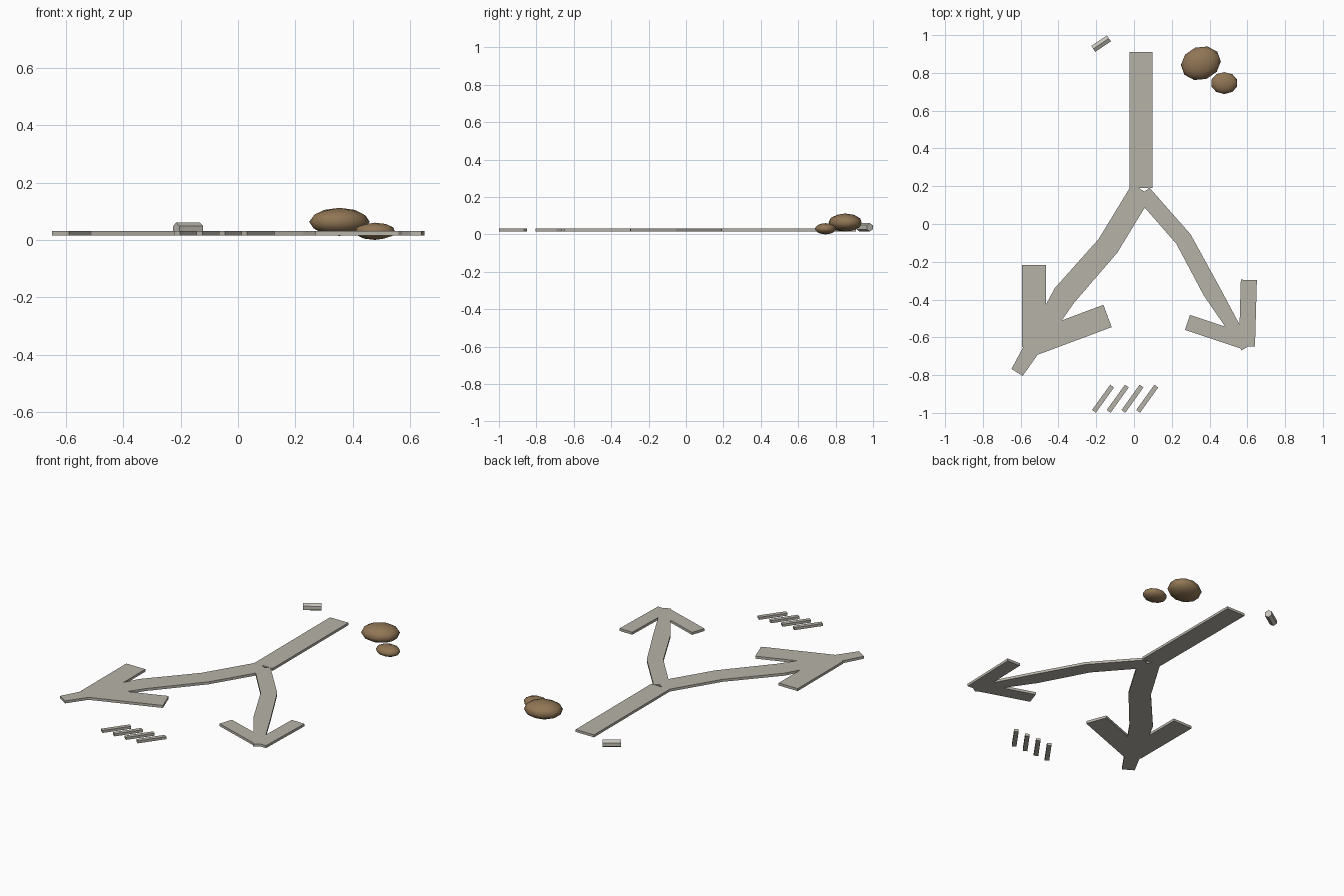
import bpy
import bmesh
import math
from mathutils import Vector, Matrix

cube = bpy.data.objects.get("Cube")
if cube:
    bpy.data.objects.remove(cube, do_unlink=True)

SLAB_BOTTOM, SLAB_TOP = 0.016, 0.031


def make_material(name, color):
    mat = bpy.data.materials.new(name)
    mat.use_nodes = True
    mat.diffuse_color = (*color, 1)
    mat.node_tree.nodes["Principled BSDF"].inputs["Base Color"].default_value = (*color, 1)
    return mat


STONE = make_material("warm grey", (0.47, 0.45, 0.39))
CHALK = make_material("pale grey", (0.56, 0.54, 0.48))
ROCK = make_material("brown", (0.28, 0.18, 0.09))


def add_object(name, bm, mat):
    bmesh.ops.recalc_face_normals(bm, faces=bm.faces)
    mesh = bpy.data.meshes.new(name)
    bm.to_mesh(mesh)
    bm.free()
    mesh.materials.append(mat)
    obj = bpy.data.objects.new(name, mesh)
    bpy.context.collection.objects.link(obj)
    return obj


def stroke(name, path):
    """Flat slab following a path of (x, y, width) points with mitred corners."""
    points = [Vector(p[:2]) for p in path]
    dirs = [(b - a).normalized() for a, b in zip(points, points[1:])]
    left, right = [], []
    for i, point in enumerate(points):
        before, after = dirs[max(i - 1, 0)], dirs[min(i, len(dirs) - 1)]
        along = (before + after).normalized()
        side = Vector((-along.y, along.x)) * path[i][2] / 2 / along.dot(after)
        left.append(point + side)
        right.append(point - side)
    bm = bmesh.new()
    verts = [bm.verts.new((p.x, p.y, SLAB_BOTTOM)) for p in left + right[::-1]]
    face = bm.faces.new(verts)
    result = bmesh.ops.extrude_face_region(bm, geom=[face])
    top = [v for v in result["geom"] if isinstance(v, bmesh.types.BMVert)]
    bmesh.ops.translate(bm, verts=top, vec=(0, 0, SLAB_TOP - SLAB_BOTTOM))
    return add_object(name, bm, STONE)


# Forked path: trunk and two bent branches
stroke("trunk", [(0.037, 0.91, 0.122), (0.037, 0.19, 0.122)])
stroke("right_branch", [(0.042, 0.18, 0.122), (-0.138, -0.116, 0.122),
                        (-0.368, -0.378, 0.128), (-0.619, -0.786, 0.07)])
stroke("left_branch", [(0.048, 0.164, 0.088), (0.262, -0.08, 0.09),
                       (0.41, -0.354, 0.095), (0.593, -0.655, 0.055)])

# Arrowhead barbs
stroke("right_arrow_outer_barb", [(-0.529, -0.217, 0.127), (-0.529, -0.65, 0.127)])
stroke("right_arrow_inner_barb", [(-0.14, -0.487, 0.126), (-0.55, -0.64, 0.126)])
stroke("left_arrow_outer_barb", [(0.608, -0.296, 0.085), (0.598, -0.648, 0.085)])
stroke("left_arrow_inner_barb", [(0.283, -0.521, 0.084), (0.587, -0.622, 0.084)])

# Row of slanted tally marks
for i in range(4):
    x = -0.212 + i * 0.078
    stroke(f"tally_mark_{i + 1}", [(x, -0.992, 0.025), (x + 0.096, -0.858, 0.025)])


# Two pebbles
def pebble(name, center, size, turn):
    bm = bmesh.new()
    bmesh.ops.create_icosphere(bm, subdivisions=2, radius=1)
    bmesh.ops.transform(bm, verts=bm.verts, matrix=Matrix.LocRotScale(
        Vector(center), Matrix.Rotation(math.radians(turn), 3, "Z"), Vector(size)))
    for face in bm.faces:
        face.smooth = True
    return add_object(name, bm, ROCK)


pebble("large_pebble", (0.354, 0.851, 0.063), (0.108, 0.088, 0.049), 20)
pebble("small_pebble", (0.478, 0.746, 0.03), (0.072, 0.058, 0.03), 0)

# Six-sided stick of chalk lying on its side
bm = bmesh.new()
bmesh.ops.create_cone(bm, cap_ends=True, segments=6, radius1=0.022, radius2=0.022, depth=0.1)
bmesh.ops.rotate(bm, verts=bm.verts, matrix=Matrix.Rotation(math.radians(90), 3, "X"))
bmesh.ops.rotate(bm, verts=bm.verts, matrix=Matrix.Rotation(math.radians(-56), 3, "Z"))
flat_lift = max(v.co.z for v in bm.verts)
bmesh.ops.translate(bm, verts=bm.verts, vec=(-0.174, 0.955, 0.06 - flat_lift))
add_object("chalk_stick", bm, CHALK)
